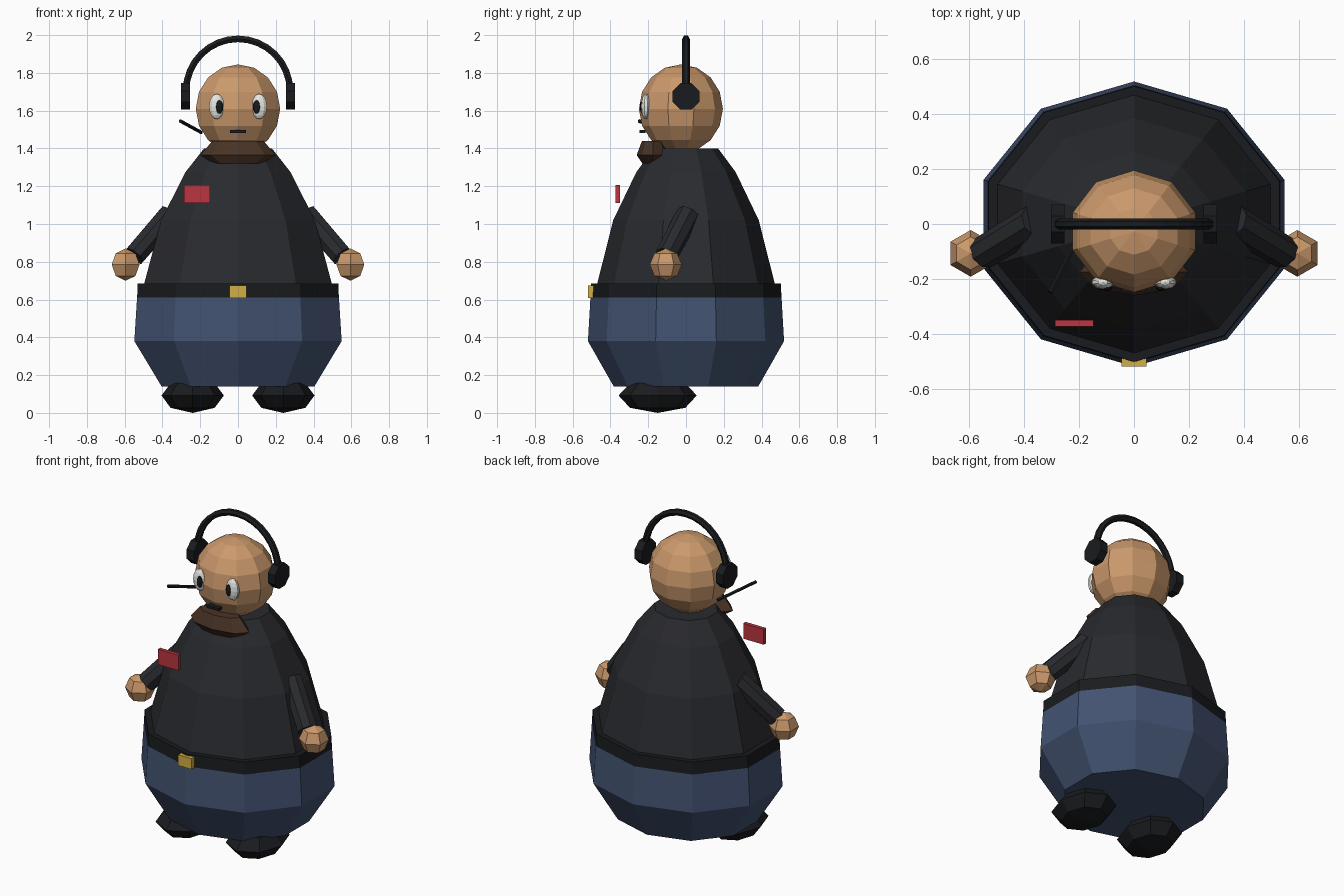
import bpy, bmesh, math
from mathutils import Vector, Matrix

if "Cube" in bpy.data.objects:
    bpy.data.objects.remove(bpy.data.objects["Cube"])


def material(name, rgb):
    m = bpy.data.materials.new(name)
    m.diffuse_color = (*rgb, 1)
    m.use_nodes = True
    m.node_tree.nodes["Principled BSDF"].inputs["Base Color"].default_value = m.diffuse_color
    return m


SKIN = material("skin", (0.60, 0.32, 0.15))
CLOTH = material("dark_cloth", (0.022, 0.023, 0.027))
BLACK = material("black", (0.010, 0.011, 0.013))
DENIM = material("denim", (0.055, 0.085, 0.165))
BROWN = material("brown", (0.065, 0.033, 0.018))
RED = material("red", (0.50, 0.035, 0.05))
GOLD = material("gold", (0.65, 0.43, 0.06))
WHITE = material("white", (0.80, 0.80, 0.76))


def finish(name, bm, mat):
    bmesh.ops.recalc_face_normals(bm, faces=bm.faces)
    me = bpy.data.meshes.new(name)
    bm.to_mesh(me)
    bm.free()
    me.materials.append(mat)
    ob = bpy.data.objects.new(name, me)
    bpy.context.collection.objects.link(ob)
    return ob


def lathe(name, profile, mat, sides=10, depth=0.9, y=0.0, turn=math.pi / 2):
    """Faceted, capped stack of elliptical rings; profile holds (radius, z)."""
    bm = bmesh.new()
    rings = []
    for r, z in profile:
        angles = [turn + math.tau * i / sides for i in range(sides)]
        rings.append([bm.verts.new((r * math.cos(a), y + r * depth * math.sin(a), z)) for a in angles])
    for a, b in zip(rings, rings[1:]):
        for i in range(sides):
            j = (i + 1) % sides
            bm.faces.new((a[i], a[j], b[j], b[i]))
    bm.faces.new(rings[0])
    bm.faces.new(rings[-1])
    return finish(name, bm, mat)


def ball(name, loc, size, segs, rings, mat):
    bm = bmesh.new()
    bmesh.ops.create_uvsphere(bm, u_segments=segs, v_segments=rings, radius=1,
                              matrix=Matrix.LocRotScale(Vector(loc), None, Vector(size)))
    return finish(name, bm, mat)


def box(name, lo, hi, mat):
    lo, hi = Vector(lo), Vector(hi)
    bm = bmesh.new()
    bmesh.ops.create_cube(bm, size=1, matrix=Matrix.LocRotScale((lo + hi) / 2, None, hi - lo))
    return finish(name, bm, mat)


def rod(name, a, b, r1, r2, sides, mat, spin=0.0):
    a, b = Vector(a), Vector(b)
    rot = (b - a).to_track_quat('Z', 'Y').to_matrix().to_4x4()
    bm = bmesh.new()
    bmesh.ops.create_cone(bm, cap_ends=True, segments=sides, radius1=r1, radius2=r2, depth=(b - a).length,
                          matrix=Matrix.Translation((a + b) / 2) @ rot @ Matrix.Rotation(spin, 4, 'Z'))
    return finish(name, bm, mat)


# Body: trousers, belt and pullover share a ten-sided section
lathe("trousers", [(0.425, 0.14), (0.577, 0.38), (0.562, 0.61)], DENIM)
lathe("belt", [(0.562, 0.602), (0.558, 0.685)], BLACK)
lathe("pullover", [(0.53, 0.65), (0.522, 0.685), (0.428, 1.02), (0.292, 1.275), (0.189, 1.40)], CLOTH)
box("buckle", (-0.045, -0.52, 0.608), (0.045, -0.48, 0.675), GOLD)
box("chest_badge", (-0.287, -0.373, 1.112), (-0.147, -0.35, 1.207), RED)

# Head and face
ball("head", (0, -0.027, 1.61), (0.235, 0.2225, 0.235), 10, 8, SKIN)
lathe("beard", [(0.13, 1.32), (0.20, 1.365), (0.135, 1.44)], BROWN, sides=8, depth=0.43, y=-0.175, turn=0)
box("mouth", (-0.042, -0.247, 1.481), (0.042, -0.215, 1.497), BLACK)

# Headset band: an arch with short straight ends
path = [(0.28, 0, 1.66)]
path += [(0.275 * math.cos(math.pi * i / 16), 0, 1.705 + 0.275 * math.sin(math.pi * i / 16)) for i in range(17)]
path += [(-0.28, 0, 1.66)]
curve = bpy.data.curves.new("headset_band", 'CURVE')
curve.dimensions = '3D'
curve.bevel_depth = 0.02
curve.bevel_resolution = 1
curve.use_fill_caps = True
spline = curve.splines.new('POLY')
spline.points.add(len(path) - 1)
for p, co in zip(spline.points, path):
    p.co = (*co, 1)
spline.use_smooth = False
curve.materials.append(BLACK)
bpy.context.collection.objects.link(bpy.data.objects.new("headset_band", curve))
rod("microphone_boom", (-0.195, -0.03, 1.485), (-0.305, -0.25, 1.545), 0.01, 0.01, 6, BLACK)

# Mirrored parts
for s, side in ((-1, "left"), (1, "right")):
    ball(f"{side}_eye", (s * 0.113, -0.212, 1.622), (0.042, 0.026, 0.067), 10, 8, WHITE)
    ball(f"{side}_pupil", (s * 0.099, -0.232, 1.62), (0.021, 0.012, 0.036), 8, 6, BLACK)
    rod(f"{side}_ear_cup", (s * 0.253, 0, 1.676), (s * 0.302, 0, 1.676), 0.076, 0.076, 8, BLACK, math.pi / 8)
    rod(f"{side}_sleeve", (s * 0.36, 0.01, 1.05), (s * 0.55, -0.105, 0.83), 0.063, 0.06, 8, CLOTH)
    ball(f"{side}_hand", (s * 0.595, -0.107, 0.785), (0.085, 0.085, 0.085), 6, 4, SKIN)
    ball(f"{side}_shoe", (s * 0.24, -0.15, 0.092), (0.165, 0.207, 0.092), 8, 4, BLACK)
